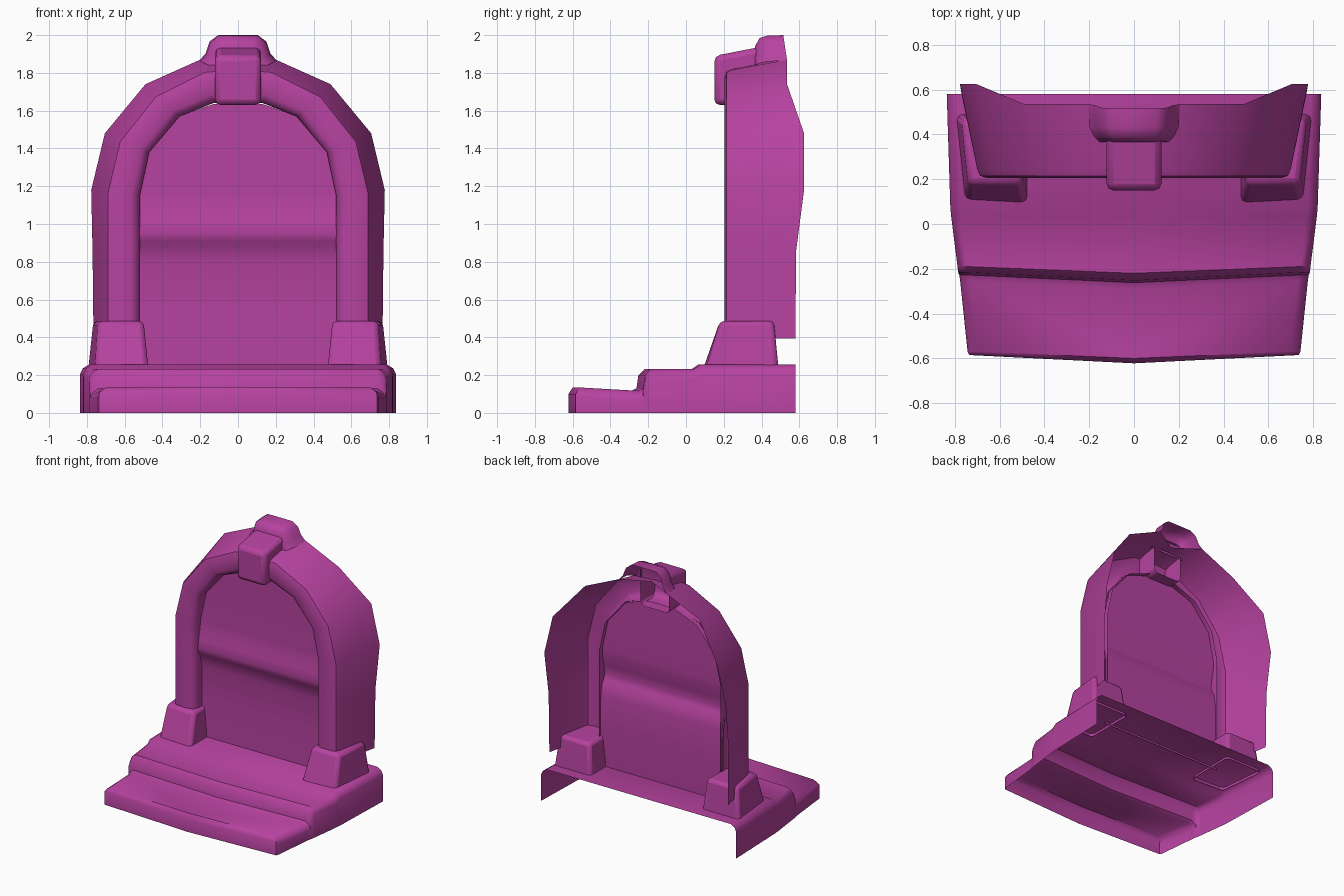
import bpy, bmesh, math

if "Cube" in bpy.data.objects:
    bpy.data.objects.remove(bpy.data.objects["Cube"])

mat = bpy.data.materials.new("magenta")
mat.diffuse_color = (0.47, 0.055, 0.35, 1)
mat.use_nodes = True
mat.node_tree.nodes["Principled BSDF"].inputs["Base Color"].default_value = mat.diffuse_color


def finish(name, bm, mirror=False, bevel=0, angle=40):
    bmesh.ops.remove_doubles(bm, verts=bm.verts, dist=1e-4)
    bmesh.ops.recalc_face_normals(bm, faces=bm.faces)
    me = bpy.data.meshes.new(name)
    bm.to_mesh(me)
    bm.free()
    me.materials.append(mat)
    ob = bpy.data.objects.new(name, me)
    bpy.context.collection.objects.link(ob)
    bpy.ops.object.select_all(action='DESELECT')
    ob.select_set(True)
    bpy.context.view_layer.objects.active = ob
    bpy.ops.object.shade_smooth_by_angle(angle=math.radians(angle))
    if bevel:
        b = ob.modifiers.new("bevel", 'BEVEL')
        b.width, b.segments, b.limit_method = bevel, 2, 'ANGLE'
    if mirror:
        m = ob.modifiers.new("mirror", 'MIRROR')
        m.use_clip = True
    return ob


def skin(name, rows, mirror=True, angle=40):
    """Quad strip surface through rows of equally many points."""
    bm = bmesh.new()
    vs = [[bm.verts.new(p) for p in r] for r in rows]
    for a, b in zip(vs, vs[1:]):
        for i in range(len(a) - 1):
            bm.faces.new((a[i], a[i + 1], b[i + 1], b[i]))
    bmesh.ops.dissolve_degenerate(bm, dist=1e-5, edges=bm.edges)
    return finish(name, bm, mirror, angle=angle)


def open_block(name, near, far, bevel, mirror=False):
    """Block between two quads; the near end is left open."""
    bm = bmesh.new()
    a = [bm.verts.new(p) for p in near]
    b = [bm.verts.new(p) for p in far]
    for i in range(4):
        j = (i + 1) % 4
        bm.faces.new((a[i], a[j], b[j], b[i]))
    bm.faces.new(b)
    return finish(name, bm, mirror, bevel, angle=60)


# Stepped base, open underneath and at the back: (centre y, side y, z, half width)
base = [(-.622, -.585, 0, .735), (-.622, -.585, .10, .735), (-.60, -.57, .135, .743),
        (-.29, -.255, .117, .776), (-.262, -.228, .13, .78), (-.252, -.216, .20, .785),
        (-.22, -.19, .232, .788), (.03, .04, .232, .817), (.065, .075, .255, .82),
        (.58, .58, .255, .836)]
rows = []
for yc, ys, z, w in base:
    c = min(.05, z * .4)
    e = .045 if z > .11 else 0
    rows.append([(0, yc, z), (w - e, ys, z), (w - e * .3, ys, z - c * .4 * (e > 0)),
                 (w, ys, z - c * (e > 0)), (w, ys, 0)])
skin("stepped_base", rows)

# Arch shell stations: inner (x, z), front outer (x, z), back edge (x, y, z)
arch = [((.52, .395), (.70, .395), (.765, .58, .395)),
        ((.52, .85), (.70, .85), (.77, .582, .85)),
        ((.52, 1.15), (.70, 1.17), (.777, .625, 1.18)),
        ((.47, 1.38), (.635, 1.44), (.705, .625, 1.48)),
        ((.31, 1.57), (.445, 1.68), (.49, .535, 1.74)),
        ((.13, 1.64), (.18, 1.815), (.20, .535, 1.87)),
        ((0, 1.645), (0, 1.83), (0, .42, 1.86))]
rows = []
for (ix, iz), (ox, oz), back in arch:
    def mix(t, y):
        return (ix + (ox - ix) * t, y, iz + (oz - iz) * t)
    rows.append([mix(0, .32), mix(0, .255), mix(.08, .222), mix(.25, .205),
                 mix(.75, .205), mix(.93, .215), mix(1, .245), back])
skin("arch_shell", rows, angle=50)

# Recessed panel with a rolled ridge: (z, y, half width)
panel = [(.24, .30, .53), (.55, .305, .53), (.80, .30, .53), (.88, .283, .53), (.91, .262, .53),
         (.95, .25, .53), (1.02, .262, .53), (1.10, .28, .53), (1.16, .282, .53),
         (1.38, .282, .48), (1.57, .282, .32), (1.635, .282, .13)]
skin("back_panel", [[(0, y, z), (w, y, z)] for z, y, w in panel], angle=60)

# Crown above the arch, open at the back and below: (y, top y shift, width, top z, low z)
crown = [(.535, -.02, 1, 2.0, 1.865), (.43, 0, .97, 1.997, 1.86), (.39, 0, .86, 1.985, 1.85),
         (.365, 0, .74, 1.94, 1.84), (.365, 0, .74, 1.83, 1.83)]
rows = []
for y, s, w, top, low in crown:
    h = top - low
    rows.append([(x * w, y + s * t, low + h * t) for x, t in
                 ((.205, 0), (.172, .28), (.15, .75), (.105, 1), (0, 1))])
skin("crown", rows, angle=50)

# Keystone block
open_block("keystone",
           [(-.122, .38, 1.63), (.122, .38, 1.63), (.122, .38, 1.935), (-.122, .38, 1.935)],
           [(-.122, .15, 1.63), (.122, .15, 1.63), (.122, .15, 1.89), (-.122, .15, 1.89)], .03)

# Tapered feet on both sides
open_block("foot",
           [(.475, .09, .235), (.755, .105, .235), (.795, .49, .235), (.475, .49, .235)],
           [(.50, .18, .487), (.74, .18, .487), (.768, .465, .487), (.50, .465, .487)],
           .025, mirror=True)
